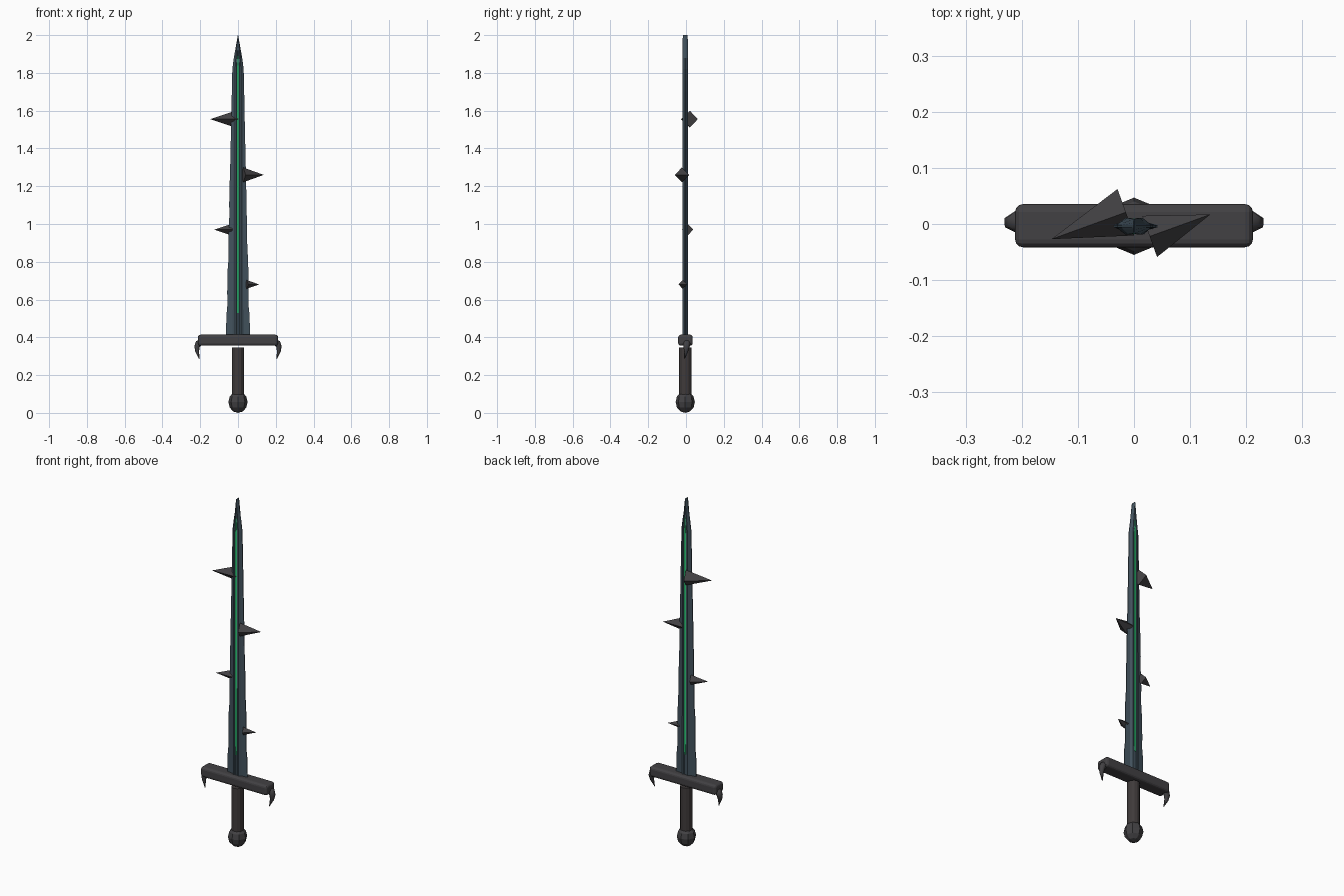
import bpy, bmesh, random
from math import pi
from mathutils import Vector, Matrix

if "Cube" in bpy.data.objects:
    bpy.data.objects.remove(bpy.data.objects["Cube"])

random.seed(4)
CY = -0.004  # sword axis, slightly off centre because of the thorns


def material(name, rgb):
    m = bpy.data.materials.new(name)
    m.diffuse_color = (*rgb, 1)
    m.use_nodes = True
    m.node_tree.nodes["Principled BSDF"].inputs["Base Color"].default_value = m.diffuse_color
    return m


STEEL = material("blue_steel", (0.055, 0.085, 0.11))
GLOW = material("green_glow", (0.03, 0.6, 0.2))
IRON = material("dark_iron", (0.055, 0.053, 0.057))
LEATHER = material("leather", (0.05, 0.043, 0.043))


def make(name, bm, mat):
    bmesh.ops.recalc_face_normals(bm, faces=bm.faces)
    me = bpy.data.meshes.new(name)
    bm.to_mesh(me)
    bm.free()
    ob = bpy.data.objects.new(name, me)
    bpy.context.collection.objects.link(ob)
    me.materials.append(mat)
    return ob


def loft(name, rings, mat):
    """Skin a list of equal-length closed rings and cap both ends."""
    bm = bmesh.new()
    vs = [[bm.verts.new(p) for p in r] for r in rings]
    n = len(vs[0])
    for a, b in zip(vs, vs[1:]):
        for i in range(n):
            bm.faces.new((a[i], a[(i + 1) % n], b[(i + 1) % n], b[i]))
    bm.faces.new(vs[0])
    bm.faces.new(vs[-1])
    bmesh.ops.remove_doubles(bm, verts=bm.verts, dist=1e-5)
    return make(name, bm, mat)


# Blade: thick grooved core with thin, slightly chipped cutting edges
def blade_ring(z, wr, wl, core, t=0.0145):
    def side(w, s):
        return [(s * 0.2 * core, t - 0.003), (s * 0.3 * core, t), (s * 0.6 * core, t),
                (s * core, 0.006), (s * w, 0.002)]
    r, l = side(wr, 1), side(wl, -1)
    half = l[::-1] + r
    full = half + [(x, -y) for x, y in half[::-1]]
    return [(x, y + CY, z) for x, y in full]


rings = []
N = 24
for i in range(N + 1):
    f = i / N
    w = 0.064 + (0.03 - 0.064) * f
    chip = 0.006 * (1 - f) if 2 < i < N else 0
    rings.append(blade_ring(0.40 + 1.42 * f, w - chip * random.random(),
                            w - chip * random.random(), 0.028 - 0.002 * f))
rings.append(blade_ring(1.88, 0.022, 0.022, 0.019))
rings.append(blade_ring(2.0, 0.0008, 0.0008, 0.0006, 0.013))
loft("blade", rings, STEEL)

# Glowing strip set in the groove on both faces
strip = []
for z, w in ((0.53, 0.004), (0.6, 0.0055), (1.8, 0.0055), (1.89, 0.002)):
    strip.append([(sx * w, sy * 0.0138 + CY, z)
                  for sx, sy in ((-1, -1), (1, -1), (1, 1), (-1, 1))])
loft("glow_strip", strip, GLOW)

# Thorns: four-sided cones leaning out from alternate sides of the blade
for i, (z, side, tip_x, tip_y, r, depth) in enumerate((
        (1.555, -1, -0.147, -0.027, 0.044, 0.141),
        (1.26, 1, 0.136, 0.017, 0.039, 0.115),
        (0.97, -1, -0.126, -0.021, 0.029, 0.093),
        (0.68, 1, 0.112, 0.006, 0.023, 0.070))):
    axis = Vector((0.94, 0.34, 0)) * side
    centre = Vector((tip_x, tip_y, z)) - axis * depth / 2
    across = Vector((0, 0, 1)).cross(axis)
    rot = Matrix((across, Vector((0, 0, 1)), -axis)).transposed().to_4x4()
    if side * axis.x > 0:
        rot.col[2] = (*axis, 0)
    bm = bmesh.new()
    bmesh.ops.create_cone(bm, cap_ends=True, segments=4, radius1=r, radius2=0,
                          depth=depth, matrix=Matrix.Translation(centre) @ rot)
    make(f"thorn_{i + 1}", bm, IRON)

# Crossguard: bevelled bar
bm = bmesh.new()
bmesh.ops.create_cube(bm, size=1, matrix=Matrix.Translation((0, CY + 0.001, 0.385))
                      @ Matrix.Diagonal((0.424, 0.077, 0.058, 1)))
guard = make("crossguard", bm, IRON)
bev = guard.modifiers.new("bevel", 'BEVEL')
bev.width = 0.014
bev.segments = 3

# Claws hanging from the guard ends
for s, name in ((-1, "claw_left"), (1, "claw_right")):
    cu = bpy.data.curves.new(name, 'CURVE')
    cu.dimensions = '3D'
    cu.bevel_depth = 1.0
    cu.bevel_resolution = 1
    cu.use_fill_caps = True
    pts = ((0.195, 0.004, 0.372, 0.018), (0.210, 0.004, 0.368, 0.020),
           (0.217, 0.003, 0.350, 0.016), (0.216, 0.0, 0.325, 0.011),
           (0.204, -0.008, 0.284, 0.001))
    sp = cu.splines.new('POLY')
    sp.points.add(len(pts) - 1)
    for p, (x, y, z, r) in zip(sp.points, pts):
        p.co = (s * x, y, z, 1)
        p.radius = r
    ob = bpy.data.objects.new(name, cu)
    bpy.context.collection.objects.link(ob)
    cu.materials.append(IRON)

# Grip
bm = bmesh.new()
bmesh.ops.create_cone(bm, cap_ends=True, segments=12, radius1=0.033, radius2=0.033,
                      depth=0.25, matrix=Matrix.Translation((0, CY, 0.22)))
make("grip", bm, LEATHER)

# Pommel: low-poly egg
bm = bmesh.new()
bmesh.ops.create_uvsphere(bm, u_segments=8, v_segments=6, radius=1,
                          matrix=Matrix.Translation((0, CY, 0.0575))
                          @ Matrix.Diagonal((0.051, 0.051, 0.0575, 1)))
make("pommel", bm, IRON)
